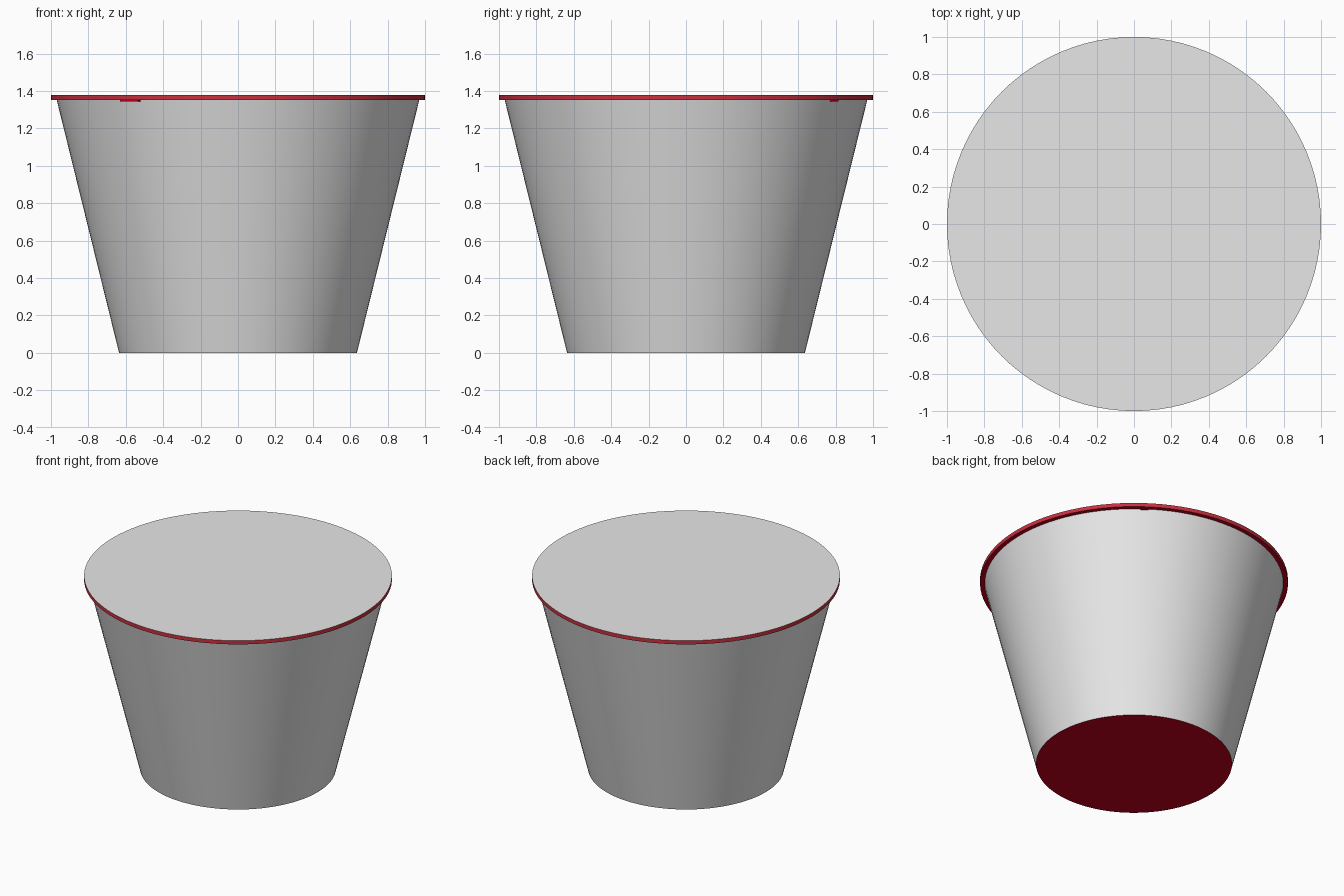
import bpy, bmesh
from math import radians
from mathutils import Matrix

cube = bpy.data.objects.get("Cube")
if cube:
    bpy.data.objects.remove(cube, do_unlink=True)

SIDES = 96
HEIGHT, LIP_BASE = 1.38, 1.353
BASE_R, MOUTH_R, LIP_R = 0.636, 0.97, 1.0


def material(name, rgb):
    m = bpy.data.materials.new(name)
    m.use_nodes = True
    color = (*rgb, 1)
    m.diffuse_color = color
    m.node_tree.nodes["Principled BSDF"].inputs["Base Color"].default_value = color
    return m


white = material("off_white", (0.8, 0.8, 0.8))
deep_red = material("deep_red", (0.54, 0.0, 0.012))
edge_red = material("edge_red", (0.58, 0.03, 0.05))


def finish(name, bm, mats, rule):
    """Turn a bmesh into an object, colouring each face by a rule."""
    bmesh.ops.recalc_face_normals(bm, faces=bm.faces)
    for f in bm.faces:
        f.material_index = rule(f.normal)
    mesh = bpy.data.meshes.new(name)
    bm.to_mesh(mesh)
    bm.free()
    for m in mats:
        mesh.materials.append(m)
    obj = bpy.data.objects.new(name, mesh)
    bpy.context.collection.objects.link(obj)
    bpy.ops.object.select_all(action='DESELECT')
    obj.select_set(True)
    bpy.context.view_layer.objects.active = obj
    bpy.ops.object.shade_smooth_by_angle(angle=radians(30))


def frustum(name, r1, r2, z1, z2, mats, rule):
    bm = bmesh.new()
    bmesh.ops.create_cone(bm, cap_ends=True, segments=SIDES,
                          radius1=r1, radius2=r2, depth=z2 - z1)
    bmesh.ops.translate(bm, vec=(0, 0, (z1 + z2) / 2), verts=bm.verts)
    finish(name, bm, mats, rule)


# Tapered cup: white wall, red underside
frustum("cup_body", BASE_R, MOUTH_R, 0, LIP_BASE + 0.002, [white, deep_red],
        lambda n: int(n.z < -0.9))

# Thin lid: white top, brighter red edge, deep red underside
frustum("lid", LIP_R, LIP_R, LIP_BASE, HEIGHT, [white, edge_red, deep_red],
        lambda n: 0 if n.z > 0.9 else 2 if n.z < -0.9 else 1)

# Tiny tabs hanging under the lip on opposite sides
for name, angle, width in (("front_tab", 234, 0.12), ("back_tab", 54, 0.05)):
    bm = bmesh.new()
    bmesh.ops.create_cube(bm, size=1)
    bmesh.ops.scale(bm, vec=(0.02, width, 0.01), verts=bm.verts)
    bmesh.ops.translate(bm, vec=(0.98, 0, LIP_BASE - 0.003), verts=bm.verts)
    bmesh.ops.rotate(bm, matrix=Matrix.Rotation(radians(angle), 3, 'Z'), verts=bm.verts)
    finish(name, bm, [deep_red], lambda n: 0)
